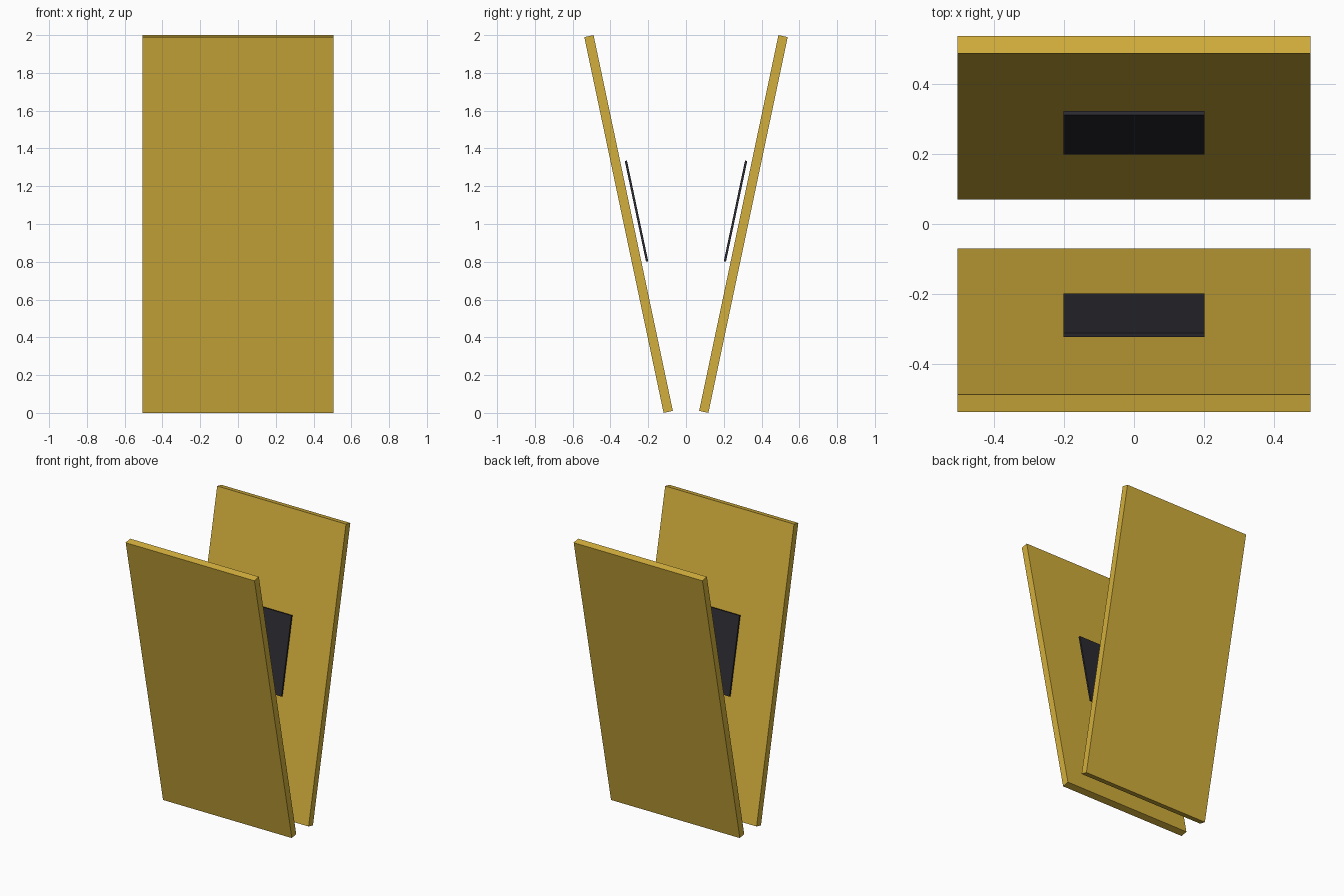
import bpy, math

cube = bpy.data.objects.get("Cube")
if cube:
    bpy.data.objects.remove(cube, do_unlink=True)


def make_material(name, rgb):
    mat = bpy.data.materials.new(name)
    mat.use_nodes = True
    mat.diffuse_color = (*rgb, 1)
    bsdf = next(n for n in mat.node_tree.nodes if n.type == 'BSDF_PRINCIPLED')
    bsdf.inputs["Base Color"].default_value = (*rgb, 1)
    return mat


gold = make_material("gold", (0.65, 0.43, 0.045))
charcoal = make_material("charcoal", (0.024, 0.024, 0.031))

TILT = math.atan2(0.42, 1.99)  # outward lean of each board


def leaning_slab(name, side, size, y, z, mat):
    """Box centred on x = 0, leaning outward on the given side (-1 front, 1 back)."""
    bpy.ops.mesh.primitive_cube_add(size=1, location=(0, side * y, z))
    obj = bpy.context.object
    obj.name = name
    obj.scale = size
    obj.rotation_euler.x = -side * TILT
    obj.data.materials.append(mat)
    return obj


# Two opposed boards, each with a thin plate floating off its inner face
for label, side in (("front", -1), ("back", 1)):
    leaning_slab(label + "_board", side, (1.013, 0.05, 2.033), 0.304, 1.0, gold)
    leaning_slab(label + "_inner_plate", side, (0.403, 0.012, 0.545), 0.262, 1.068, charcoal)
